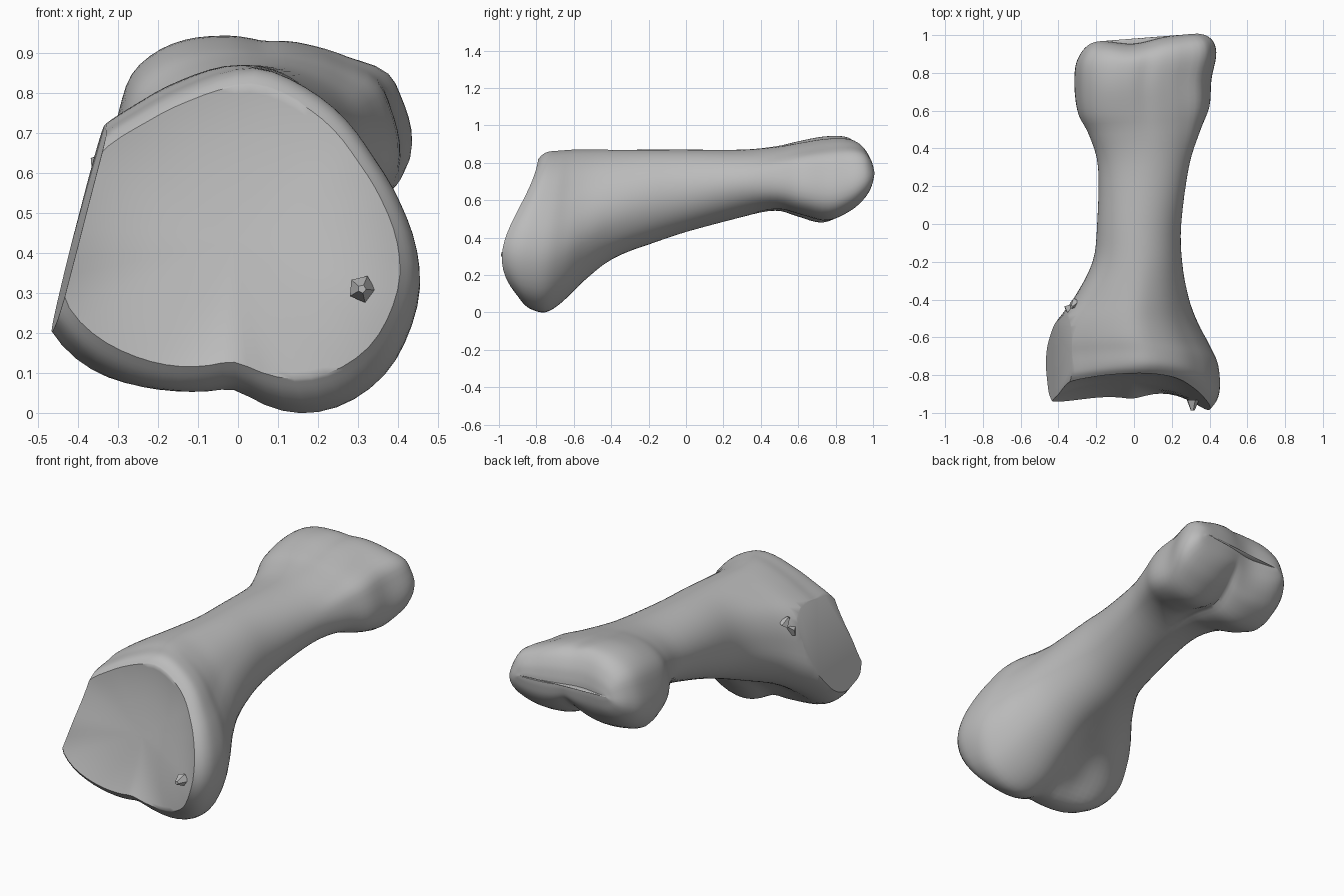
import bpy, bmesh, math
from mathutils import Vector

cube = bpy.data.objects.get("Cube")
if cube:
    bpy.data.objects.remove(cube)

material = bpy.data.materials.new("bone_grey")
material.use_nodes = True
grey = (0.5, 0.5, 0.5, 1)
material.diffuse_color = grey
material.node_tree.nodes["Principled BSDF"].inputs["Base Color"].default_value = grey

SIDES, STEPS = 64, 4


def ramp(value, start, end):
    """Smooth step from zero at start to one at end."""
    t = max(0, min(1, (value - start) / (end - start)))
    return t * t * (3 - 2 * t)


def bump(value, centre, width):
    return math.exp(-((value - centre) / width) ** 2)


def outline(points, centre_x, centre_z):
    """Resample a closed outline by angle and scale it to a unit box."""
    polar = sorted((math.atan2(z - centre_z, x - centre_x), math.hypot(x - centre_x, z - centre_z))
                   for x, z in points)
    first, final = polar[0], polar[-1]
    polar = [(final[0] - math.tau, final[1])] + polar + [(first[0] + math.tau, first[1])]
    radii = []
    angles = [math.tau * i / SIDES - math.pi for i in range(SIDES)]
    for angle in angles:
        for (a, ra), (b, rb) in zip(polar, polar[1:]):
            if a <= angle < b:
                radii.append(ra + (rb - ra) * (angle - a) / (b - a))
                break
    radii = [(radii[i - 1] + 2 * r + radii[(i + 1) % SIDES]) / 4 for i, r in enumerate(radii)]
    ring = [(r * math.cos(a), r * math.sin(a)) for r, a in zip(radii, angles)]
    low = [min(p[k] for p in ring) for k in (0, 1)]
    high = [max(p[k] for p in ring) for k in (0, 1)]
    return [[(p[k] - low[k]) / (high[k] - low[k]) for k in (0, 1)] for p in ring]


# Cross-section shapes: flared base, round shaft, two-lobed head
BASE = outline([(-.48, .24), (-.4, .14), (-.28, .07), (0, .06), (.16, 0), (.27, .02), (.38, .1),
                (.46, .3), (.41, .52), (.34, .64), (.15, .83), (.06, .87), (-.12, .82), (-.25, .75),
                (-.38, .66), (-.46, .4)], 0, .4)
SHAFT = outline([(math.cos(k), math.sin(k)) for k in range(50)], 0, 0)
HEAD = outline([(-.26, .85), (-.19, .91), (-.05, .945), (.07, .93), (.19, .92), (.29, .88),
                (.38, .85), (.41, .77), (.44, .62), (.42, .55), (.3, .49), (.08, .55), (-.15, .48),
                (-.25, .5), (-.31, .6), (-.29, .75)], .06, .71)

# Outer limits along the bone: y, top z, bottom z, lowest x, highest x
SECTIONS = [
    (-.79, .82, .085, -.44, .405),
    (-.765, .845, .045, -.47, .44),
    (-.73, .86, .015, -.48, .455),
    (-.67, .865, 0, -.49, .445),
    (-.6, .87, .05, -.48, .4),
    (-.5, .87, .165, -.42, .34),
    (-.38, .87, .275, -.32, .29),
    (-.2, .87, .36, -.22, .255),
    (0, .87, .43, -.195, .25),
    (.3, .87, .51, -.19, .29),
    (.48, .89, .535, -.24, .35),
    (.6, .915, .51, -.295, .4),
    (.74, .94, .48, -.315, .41),
    (.86, .94, .53, -.31, .435),
    (.93, .91, .59, -.28, .425),
    (.97, .85, .65, -.24, .39),
    (.985, .79, .71, -.2, .35),
    (.988, .755, .745, -.18, .33),
]


def section_ring(y, top, bottom, left, right):
    base = ramp(y, -.1, -.62)
    head = ramp(y, .3, .7)
    lean = .22 * max(0, -.3 - y)
    bulge = .8 * max(0, -.64 - y)
    ring = []
    for b, s, h in zip(BASE, SHAFT, HEAD):
        u, v = [b[k] * base + h[k] * head + s[k] * (1 - base - head) for k in (0, 1)]
        x = left + (right - left) * u
        # The joint face leans and swells, more so towards the left
        depth = y - lean * (1 - v) - bulge * (.6 + .4 * u) * 6.75 * v * (1 - v) ** 2
        # The two end knuckles reach out unequally with a dip between them
        depth += head * .07 * (x - .05) - .03 * ramp(y, .8, .97) * bump(x, 0, .13)
        # Hollow between the two lower tubercles of the base
        height = bottom + (top - bottom) * v
        height += .09 * bump(y, -.57, .1) * bump(u, .35, .17) * max(0, 1 - 2 * v)
        ring.append(Vector((x, depth, height)))
    return ring


def catmull(a, b, c, d, t):
    return .5 * (2 * b + (c - a) * t + (2 * a - 5 * b + 4 * c - d) * t * t
                 + (3 * b - a - 3 * c + d) * t ** 3)


def dish_ring(rim, scale):
    """Rim drawn inwards, flattening to a tilted, hollowed plane."""
    middle = sum(rim, Vector()) / len(rim)
    ring = []
    for p in rim:
        offset = p - middle
        tilt = .2 * offset.z
        depth = tilt * scale + (offset.y - tilt) * scale ** 3 + .05 * (1 - scale ** 3)
        ring.append(middle + Vector((offset.x * scale, depth, offset.z * scale)))
    return ring


def add_object(name, bm, angle):
    mesh = bpy.data.meshes.new(name)
    bm.to_mesh(mesh)
    bm.free()
    mesh.materials.append(material)
    obj = bpy.data.objects.new(name, mesh)
    bpy.context.collection.objects.link(obj)
    bpy.ops.object.select_all(action='DESELECT')
    obj.select_set(True)
    bpy.context.view_layer.objects.active = obj
    bpy.ops.object.shade_smooth_by_angle(angle=math.radians(angle))
    return obj


# Smoothly interpolated rings along the bone
rings = [section_ring(*section) for section in SECTIONS]
last = len(rings) - 1
body = []
for i in range(last):
    near = [rings[max(0, min(last, i + k))] for k in (-1, 0, 1, 2)]
    for step in range(STEPS):
        body.append([catmull(*points, step / STEPS) for points in zip(*near)])
body.append(rings[-1])

# Dished joint face in front
dish = [dish_ring(body[0], scale) for scale in (.02, .25, .5, .7, .85, .95)]

bm = bmesh.new()
grid = [[bm.verts.new(p) for p in ring] for ring in dish + body]
for front, back in zip(grid, grid[1:]):
    for i in range(SIDES):
        bm.faces.new((front[i - 1], front[i], back[i], back[i - 1]))
bm.faces.new(grid[0])
# Close the thin slot between the knuckle ends
slot = grid[-1]
bmesh.ops.triangulate(bm, faces=[bm.faces.new(slot)])

# Flat broken facet on the side of the base
cut = bmesh.ops.bisect_plane(bm, geom=bm.verts[:] + bm.edges[:] + bm.faces[:], clear_outer=True,
                             plane_co=(-.46, -.78, .22), plane_no=(-.964, -.046, .263))
bmesh.ops.holes_fill(bm, edges=[e for e in cut["geom_cut"] if isinstance(e, bmesh.types.BMEdge)])
bmesh.ops.recalc_face_normals(bm, faces=bm.faces[:])
add_object("toe_bone", bm, 45)

# Small jagged chips on the joint face and at the break
for name, location, rotation, size in (
        ("joint_chip", (.31, -.96, .31), (1.57, .4, 0), .035),
        ("break_chip_upper", (-.32, -.43, .68), (.3, -.5, .2), .03),
        ("break_chip_lower", (-.34, -.46, .63), (1, -.9, .6), .03)):
    bm = bmesh.new()
    bmesh.ops.create_cone(bm, cap_ends=True, segments=5, radius1=size, radius2=size * .3,
                          depth=size * 1.6)
    chip = add_object(name, bm, 10)
    chip.location, chip.rotation_euler = location, rotation
